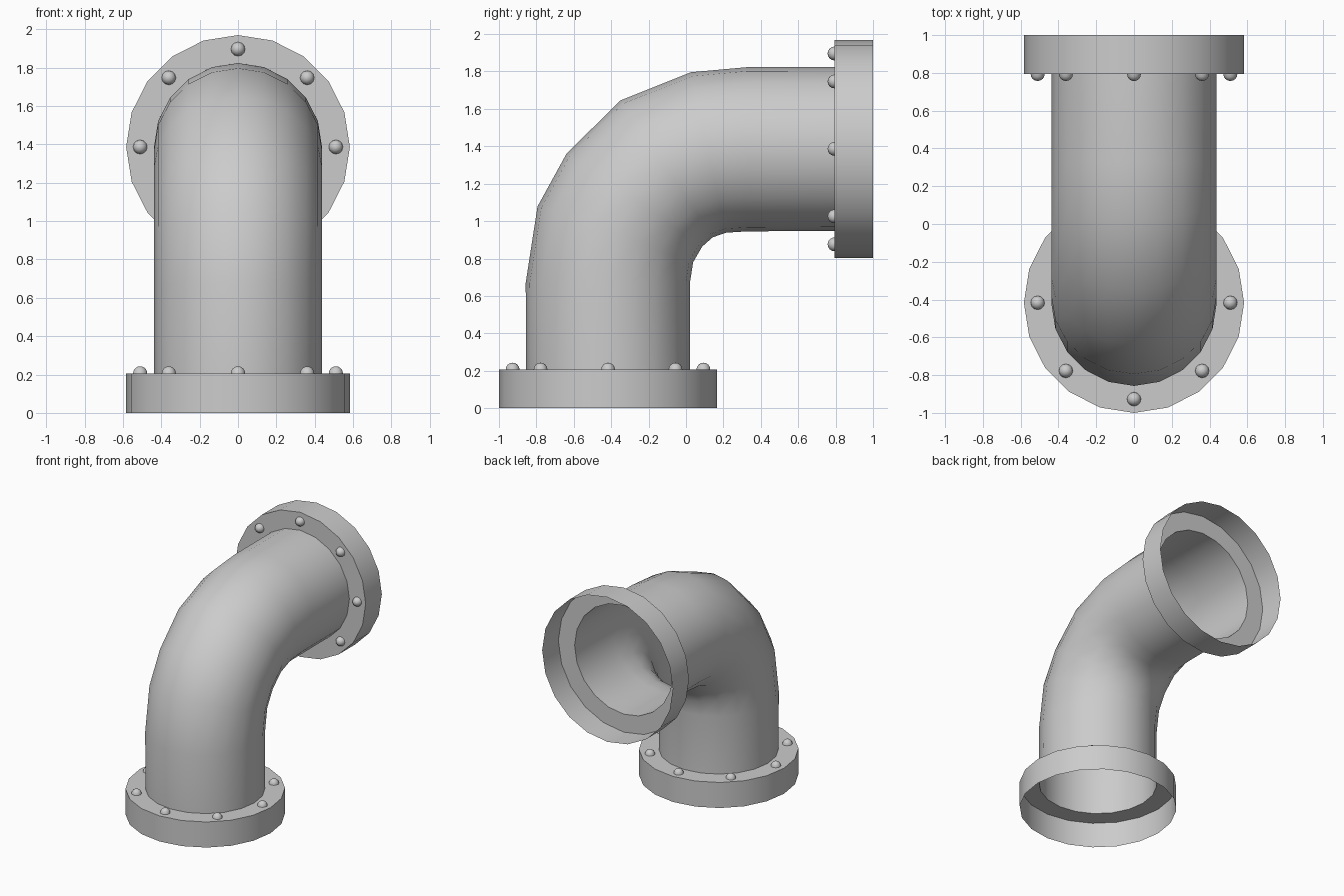
import bpy, bmesh, math
from mathutils import Vector, Matrix

if "Cube" in bpy.data.objects:
    bpy.data.objects.remove(bpy.data.objects["Cube"])

SIDES = 20
R_PIPE, R_FLANGE, R_BOLT_RING, R_BOLT = 0.438, 0.583, 0.51, 0.037
DEPTH = 0.206
CY, CZ = -0.417, 1.386          # axes of the lower and upper openings


def finish(bm, name, angle=40):
    me = bpy.data.meshes.new(name)
    bm.to_mesh(me)
    bm.free()
    ob = bpy.data.objects.new(name, me)
    bpy.context.collection.objects.link(ob)
    bpy.ops.object.select_all(action='DESELECT')
    bpy.context.view_layer.objects.active = ob
    ob.select_set(True)
    bpy.ops.object.shade_smooth_by_angle(angle=math.radians(angle))
    return ob


def bridge(bm, rings):
    for a, b in zip(rings, rings[1:]):
        n = len(a)
        for i in range(n):
            j = (i + 1) % n
            bm.faces.new((a[i], a[j], b[j], b[i]))


# Pipe elbow: each ring is set by its outer and inner (y, z) points
sections = [
    ((CY - R_PIPE, DEPTH), (CY + R_PIPE, DEPTH)),
    ((-0.857, 0.67), (0.021, 0.67)),
    ((-0.794, 1.078), (0.038, 0.78)),
    ((-0.638, 1.362), (0.086, 0.863)),
    ((-0.349, 1.646), (0.142, 0.913)),
    ((0.027, 1.796), (0.214, 0.938)),
    ((0.325, 1.823), (0.325, 0.945)),
    ((1 - DEPTH, CZ + R_PIPE), (1 - DEPTH, CZ - R_PIPE)),
]
bm = bmesh.new()
rings = []
for o, i in sections:
    outer, inner = Vector((0, *o)), Vector((0, *i))
    mid, half = (outer + inner) / 2, (inner - outer) / 2
    rings.append([bm.verts.new(mid + half * math.cos(t) + Vector((-R_PIPE * math.sin(t), 0, 0)))
                  for t in (2 * math.pi * k / SIDES for k in range(SIDES))])
bridge(bm, rings)
bmesh.ops.recalc_face_normals(bm, faces=bm.faces)
if sum((f.normal.dot(f.calc_center_median() - Vector((0, CY, 0.4))) for f in bm.faces[:SIDES])) < 0:
    bmesh.ops.reverse_faces(bm, faces=bm.faces)
finish(bm, "pipe_elbow", 50)


# Flange shell (open at the mouth) and its dome bolts; local z points into the pipe
def flange(name, matrix):
    bm = bmesh.new()
    rings = [[bm.verts.new((r * math.cos(2 * math.pi * k / SIDES),
                            r * math.sin(2 * math.pi * k / SIDES), z)) for k in range(SIDES)]
             for r, z in ((R_FLANGE, 0), (R_FLANGE, DEPTH), (R_PIPE, DEPTH))]
    bridge(bm, rings)
    bm.transform(matrix)
    finish(bm, name + "_flange")

    bm = bmesh.new()
    for k in range(8):
        a = k * math.pi / 4
        pos = Vector((R_BOLT_RING * math.cos(a), R_BOLT_RING * math.sin(a), DEPTH))
        bmesh.ops.create_uvsphere(bm, u_segments=12, v_segments=8, radius=R_BOLT,
                                  matrix=Matrix.Translation(pos))
    low = [v for v in bm.verts if v.co.z < DEPTH - 1e-4]
    bmesh.ops.delete(bm, geom=low, context='VERTS')
    bm.transform(matrix)
    finish(bm, name + "_bolts", 60)


flange("lower", Matrix.Translation((0, CY, 0)))
flange("upper", Matrix.Translation((0, 1, CZ)) @ Matrix.Rotation(math.pi / 2, 4, 'X'))
